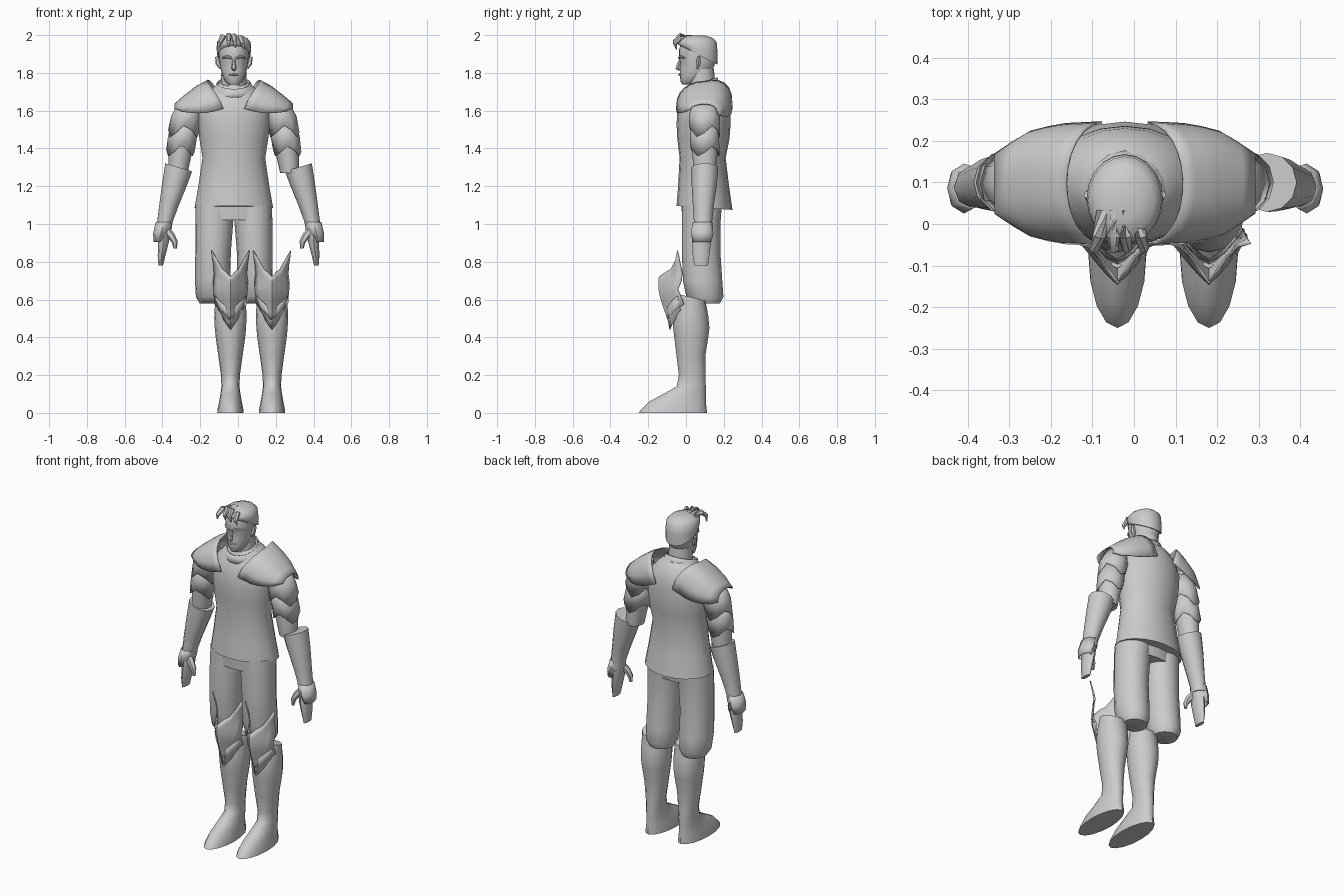
import bpy, math
from mathutils import Vector

grey = bpy.data.materials.new("plain grey")
grey.diffuse_color = (0.6, 0.6, 0.6, 1)
MX = -0.022   # body centre line


def make(name, verts, faces, angle=50, thick=0):
    me = bpy.data.meshes.new(name)
    me.from_pydata(verts, [], faces)
    me.materials.append(grey)
    me.shade_smooth()
    me.set_sharp_from_angle(angle=math.radians(angle))
    ob = bpy.data.objects.new(name, me)
    bpy.context.collection.objects.link(ob)
    if thick:
        m = ob.modifiers.new("thickness", 'SOLIDIFY')
        m.thickness = thick
        m.offset = 0
    return ob


def loft(name, rings, n=16, caps=(True, True), zig=0, slope_x=0, thick=0, angle=50):
    """Stack of ellipses (x, y, z, rx, ry, slope along y); zig cuts a jagged first edge."""
    verts, faces = [], []
    for i, r in enumerate(rings):
        x, y, z, rx, ry = r[:5]
        sl = r[5] if len(r) > 5 else 0
        for k in range(n):
            a = 2 * math.pi * k / n - math.pi / 2
            dx, dy = rx * math.cos(a), ry * math.sin(a)
            dz = dy * sl + (dx * slope_x if i == len(rings) - 1 else 0)
            if i == 0 and zig:
                dz += zig * (1, 0.3, -1, -0.2)[k % 4]
            verts.append((x + dx, y + dy, z + dz))
    for i in range(len(rings) - 1):
        for k in range(n):
            a, b = i * n + k, i * n + (k + 1) % n
            faces.append((a, b, b + n, a + n))
    if caps[0]:
        faces.append(tuple(reversed(range(n))))
    if caps[1]:
        faces.append(tuple(range(len(verts) - n, len(verts))))
    return make(name, verts, faces, angle, thick)


def grid(name, f, nu, nv, flip=False, thick=0.006, angle=40):
    """Sheet sampled from f(u, v) with u, v in 0..1."""
    verts = [f(i / nu, j / nv) for i in range(nu + 1) for j in range(nv + 1)]
    w = nv + 1
    faces = [(i * w + j, i * w + j + 1, (i + 1) * w + j + 1, (i + 1) * w + j)
             for i in range(nu) for j in range(nv)]
    if flip:
        faces = [f[::-1] for f in faces]
    return make(name, verts, faces, angle, thick)


def tube(name, pts, radii, n=6):
    """Tapered tube along a path."""
    verts, faces = [], []
    pts = [Vector(p) for p in pts]
    for i, p in enumerate(pts):
        t = (pts[min(i + 1, len(pts) - 1)] - pts[max(i - 1, 0)]).normalized()
        u = t.cross(Vector((0, 1, 0.01))).normalized()
        w = t.cross(u)
        for k in range(n):
            a = 2 * math.pi * k / n
            verts.append(p + radii[i] * (u * math.cos(a) + w * math.sin(a)))
    for i in range(len(pts) - 1):
        for k in range(n):
            a, b = i * n + k, i * n + (k + 1) % n
            faces.append((a, b, b + n, a + n))
    faces += [tuple(reversed(range(n))), tuple(range(len(verts) - n, len(verts)))]
    return make(name, verts, faces)


def interp(table, t):
    for (a, va), (b, vb) in zip(table, table[1:]):
        if t <= b:
            return va + (vb - va) * max(0, (t - a) / (b - a))
    return table[-1][1]


# Tunic
loft("tunic", [(MX, .098, 1.085, .208, .148, -.07), (MX, .093, 1.2, .188, .135), (MX, .088, 1.35, .166, .122),
               (MX, .092, 1.45, .182, .138), (MX, .093, 1.53, .192, .143), (MX, .095, 1.6, .195, .14),
               (MX, .1, 1.66, .17, .13), (MX, .1, 1.715, .12, .1, .1), (MX, .085, 1.745, .08, .075, .2)], 20)

# Neck, collar and head
loft("neck", [(MX, .085, 1.66, .078, .075), (MX, .085, 1.74, .068, .07), (MX, .08, 1.82, .066, .068)])
loft("collar", [(MX, .078, 1.69, .105, .1, .3), (MX, .075, 1.745, .088, .088, .35)], 16, (False, False), zig=.012, thick=.006)
loft("head", [(MX, .005, 1.738, .026, .024), (MX, .02, 1.752, .044, .048), (MX, .04, 1.785, .06, .073),
              (MX, .055, 1.82, .07, .088), (MX, .063, 1.855, .076, .093), (MX, .062, 1.875, .078, .1),
              (MX, .062, 1.92, .082, .1), (MX, .065, 1.96, .078, .09), (MX, .065, 1.985, .05, .06)], 20)
loft("hair", [(MX, .07, 1.893, .088, .098, -.5), (MX, .062, 1.93, .092, .105, -.2), (MX, .058, 1.965, .088, .104),
              (MX, .056, 1.985, .07, .085), (MX, .056, 1.998, .035, .045)], 20)
tube("nose", [(MX, -.03, 1.872), (MX, -.04, 1.845), (MX, -.044, 1.825), (MX, -.032, 1.816)], [.007, .01, .014, .009])
tube("lips", [(MX - .025, -.024, 1.79), (MX, -.034, 1.791), (MX + .025, -.024, 1.79)], [.004, .007, .004])
for s in (-1, 1):
    tube("brow", [(MX + s * .01, -.036, 1.878), (MX + s * .035, -.03, 1.886), (MX + s * .06, -.006, 1.88)], [.006, .008, .004])
    tube("ear", [(MX + s * .07, .06, 1.825), (MX + s * .083, .064, 1.85), (MX + s * .09, .07, 1.885)], [.008, .014, .009])
for x, out, h in ((-.075, -.03, 1.99), (-.05, .0, 1.998), (-.025, .012, 1.995), (.01, .02, 1.985)):
    tube("hair_lock", [(x, .03, h - .01), (x + out * .3, -.03, h), (x + out * .7, -.06, h - .03), (x + out, -.05, h - .06)],
         [.016, .016, .012, .003])


# Shoulder plates
def pauldron(s):
    def f(u, v):
        t = math.pi * v
        inner = .055 + .085 * math.sin(t)
        d = inner + (.312 - inner) * u
        ry = interp([(0, .147), (.4, .142), (.7, .122), (1, .07)], u)
        top = interp([(0, 1.755), (.35, 1.725), (.7, 1.68), (1, 1.635)], u)
        low = interp([(0, 1.61), (.4, 1.585), (.8, 1.59), (1, 1.61)], u) - .03 * v
        y = .097 - ry * math.cos(t)
        z = low + (top - low) * max(0, math.sin(t)) ** .75 + .3 * max(0, y - .1) * (1 - u)
        return (MX + s * d, y, z)
    grid("shoulder_plate", f, 6, 12, s < 0)


for s in (-1, 1):
    pauldron(s)
    X = lambda d: MX + s * d
    # Upper arm with two jagged sleeve layers
    loft("upper_arm", [(X(.295), .1, 1.27, .05, .058), (X(.285), .1, 1.36, .06, .066), (X(.268), .098, 1.47, .069, .07),
                       (X(.25), .098, 1.58, .066, .07), (X(.225), .098, 1.67, .04, .05)])
    loft("lower_sleeve", [(X(.283), .1, 1.385, .073, .076), (X(.272), .098, 1.46, .075, .075),
                          (X(.262), .098, 1.54, .066, .07)], 12, (False, False), zig=.025, thick=.004)
    loft("upper_sleeve", [(X(.265), .098, 1.49, .081, .08), (X(.252), .098, 1.57, .078, .08),
                          (X(.235), .098, 1.645, .055, .065)], 12, (False, False), zig=.03, thick=.004)
    # Gauntlet and hand
    G = lambda d: .003 + s * d
    loft("gauntlet", [(G(.398), .09, .965, .042, .05), (G(.39), .09, 1.01, .041, .048), (G(.368), .092, 1.1, .052, .056),
                      (G(.338), .097, 1.21, .067, .067), (G(.317), .1, 1.3, .071, .071)], 12, slope_x=s * .3)
    loft("wrist_guard", [(G(.425), .085, .905, .024, .048), (G(.412), .085, .95, .038, .058),
                         (G(.395), .088, 1.01, .042, .05)], 8, (False, False), thick=.004)
    loft("fingers", [(G(.412), .08, .78, .012, .036), (G(.408), .08, .83, .02, .044), (G(.398), .082, .9, .028, .05),
                     (G(.393), .085, .97, .036, .046)], 8)
    tube("thumb", [(G(.385), .07, .97), (G(.355), .055, .935), (G(.338), .05, .905), (G(.335), .05, .87)],
         [.022, .02, .016, .009])

# Breeches
loft("breeches_top", [(MX, .08, 1.02, .2, .1), (MX, .085, 1.12, .19, .11)])
for s in (-1, 1):
    loft("breeches_leg", [(MX + s * .11, .11, .578, .07, .07), (MX + s * .113, .1, .615, .088, .098),
                          (MX + s * .112, .088, .7, .094, .104), (MX + s * .11, .08, .85, .094, .102),
                          (MX + s * .104, .08, 1.0, .1, .102), (MX + s * .1, .085, 1.1, .102, .105)])


# Knee guards and boots
def knee_guard(cx):
    def f(u, v):
        a = 2 * v - 1
        top = interp([(0, .72), (.35, .755), (.6, .765), (.85, .84), (1, .86)], abs(a))
        low = interp([(0, .485), (.5, .53), (1, .575)], abs(a))
        z = low + (top - low) * u
        w = interp([(.48, .08), (.6, .084), (.68, .092), (.75, .084), (.86, .1)], z)
        ridge = interp([(.48, -.09), (.58, -.125), (.64, -.142), (.71, -.145), (.76, -.125), (.86, -.09)], z)
        side = interp([(.48, -.03), (.58, -.01), (.65, -.045), (.72, -.015), (.86, -.045)], z)
        return (cx + a * w, ridge + (side - ridge) * abs(a) ** 1.15, z)
    grid("knee_guard", f, 7, 8, angle=30)


for cx in (-.04, .18):
    knee_guard(cx)
    loft("boot", [(cx, -.07, 0, .07, .18), (cx, -.065, .015, .069, .175), (cx, -.045, .06, .06, .15),
                  (cx, -.008, .1, .053, .113), (cx, .028, .14, .048, .077), (cx, .032, .2, .05, .07),
                  (cx, .026, .3, .064, .076), (cx, .028, .4, .078, .09), (cx, .028, .45, .083, .096),
                  (cx, .025, .52, .085, .092), (cx, .035, .61, .08, .068, -.25)], 16)
    # Pointed shin plate below the knee
    grid("shin_plate", lambda u, v: (cx + (2 * v - 1) * (.055 + .03 * u),
                                     -.085 + .06 * abs(2 * v - 1) ** 1.6 - .02 * u,
                                     .44 + .08 * abs(2 * v - 1) + u * .1), 2, 6, thick=.004)
